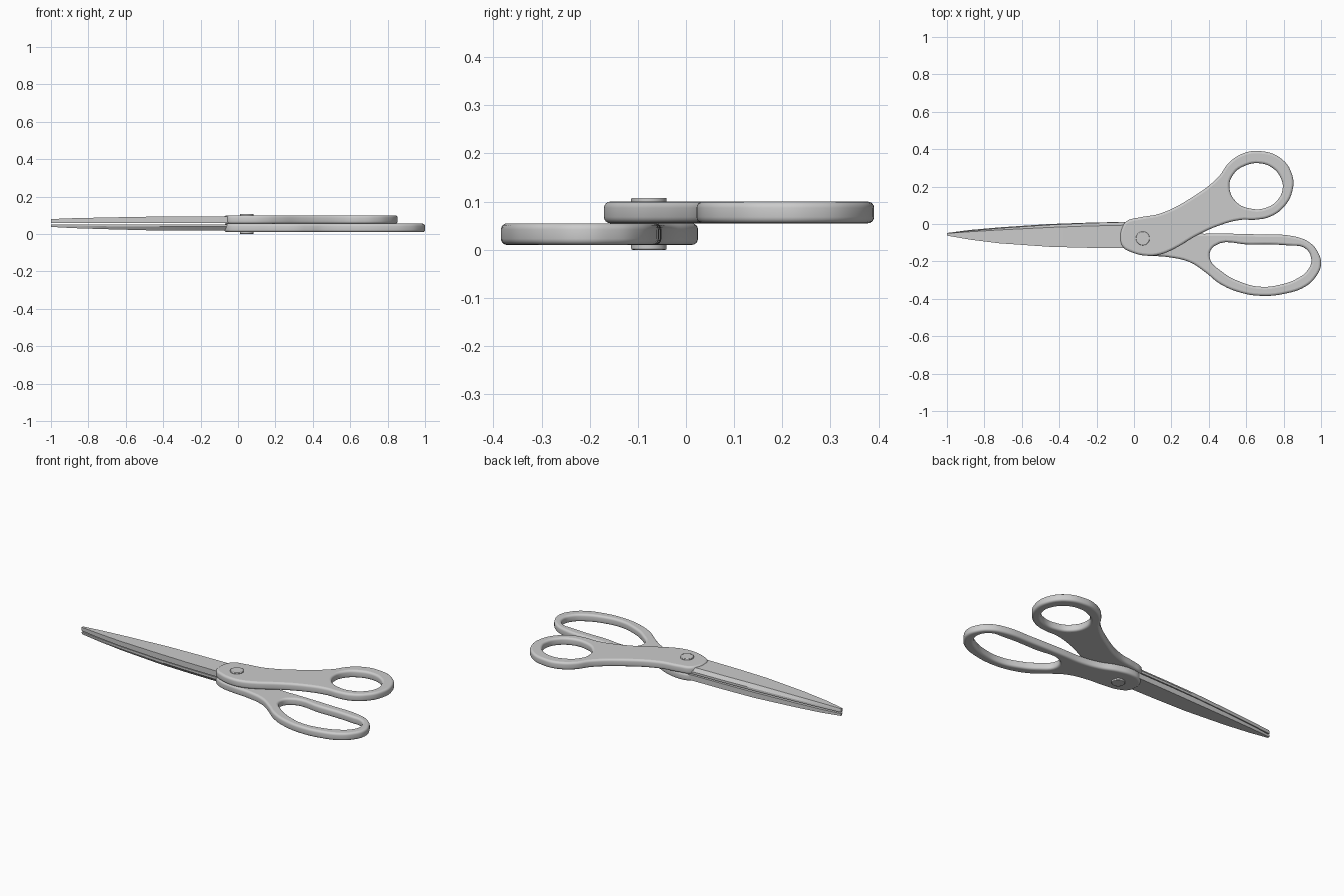
import bpy, bmesh
from mathutils import Vector

if "Cube" in bpy.data.objects:
    bpy.data.objects.remove(bpy.data.objects["Cube"])


def finish(ob, angle=0.7):
    bpy.ops.object.select_all(action='DESELECT')
    ob.select_set(True)
    bpy.context.view_layer.objects.active = ob
    if ob.type != 'MESH':
        bpy.ops.object.convert(target='MESH')
    bpy.ops.object.shade_smooth_by_angle(angle=angle)


def handle(name, loops, z0, z1, r=0.013):
    """Smooth outline plus finger hole, extruded with rounded rims."""
    cu = bpy.data.curves.new(name, 'CURVE')
    cu.dimensions = '2D'
    cu.fill_mode = 'BOTH'
    cu.resolution_u = 6
    cu.extrude = (z1 - z0) / 2 - r
    cu.bevel_depth = r
    cu.bevel_resolution = 3
    cu.offset = -r
    for pts in loops:
        s = cu.splines.new('BEZIER')
        s.bezier_points.add(len(pts) - 1)
        s.use_cyclic_u = True
        for bp, (x, y) in zip(s.bezier_points, pts):
            bp.co = (x, y, 0)
            bp.handle_left_type = bp.handle_right_type = 'AUTO'
    ob = bpy.data.objects.new(name, cu)
    ob.location.z = (z0 + z1) / 2
    bpy.context.collection.objects.link(ob)
    finish(ob)


def blade(name, stations, inner, outer_root, outer_tip, edge):
    """Tapered blade; stations are (x, back y, cutting y), edge is bevel height."""
    bm = bmesh.new()
    rings = []
    for x, yb, yc in stations:
        t = (x + 1) / 1.1
        zo = outer_tip + (outer_root - outer_tip) * min(1, t * 2) ** 0.7
        ye = yc + (yb - yc) * 0.12
        zm = inner + (zo - inner) * edge
        ring = [(x, yb, inner), (x, yc, inner), (x, yc, zm), (x, ye, zo), (x, yb, zo)]
        rings.append([bm.verts.new(p) for p in ring])
    for a, b in zip(rings, rings[1:]):
        for i in range(5):
            j = (i + 1) % 5
            bm.faces.new((a[i], a[j], b[j], b[i]))
    bm.faces.new(rings[0])
    bm.faces.new(rings[-1])
    bmesh.ops.recalc_face_normals(bm, faces=bm.faces)
    me = bpy.data.meshes.new(name)
    bm.to_mesh(me)
    bm.free()
    ob = bpy.data.objects.new(name, me)
    bpy.context.collection.objects.link(ob)
    finish(ob, 0.4)


# Upper handle with the round thumb hole
upper = [(-.04, .015), (.03, .035), (.14, .056), (.30, .136), (.45, .25), (.51, .33),
         (.585, .378), (.67, .39), (.78, .355), (.845, .265), (.845, .17), (.80, .09),
         (.73, .04), (.65, .023), (.57, .022), (.45, -.01), (.33, -.065), (.22, -.13),
         (.14, -.163), (.075, -.17), (-.01, -.152), (-.062, -.12), (-.074, -.07), (-.065, -.02)]
thumb_hole = [(.51, .20), (.535, .27), (.59, .31), (.665, .325), (.74, .30), (.785, .245),
              (.795, .19), (.765, .125), (.70, .085), (.625, .082), (.55, .115)]
handle("upper_handle", [upper, thumb_hole], 0.055, 0.10)

# Lower handle with the long finger hole
lower = [(-.03, .012), (.03, .025), (.12, .01), (.22, -.03), (.33, -.05), (.46, -.051),
         (.67, -.056), (.86, -.067), (.94, -.10), (.983, -.15), (1.0, -.215), (.97, -.285),
         (.915, -.335), (.81, -.372), (.68, -.384), (.57, -.367), (.46, -.32), (.38, -.257),
         (.30, -.205), (.19, -.178), (.075, -.168), (-.01, -.152), (-.062, -.12),
         (-.074, -.07), (-.062, -.02)]
finger_hole = [(.43, -.118), (.62, -.11), (.83, -.115), (.915, -.13), (.948, -.19), (.93, -.245),
               (.875, -.29), (.78, -.325), (.67, -.335), (.57, -.31), (.47, -.255), (.405, -.18)]
handle("lower_handle", [lower, finger_hole], 0.01, 0.055)

# Blades: curved backs on opposite sides, nearly straight cutting edges
blade("upper_blade", [(-1, -.062, -.048), (-.88, -.083, -.036), (-.72, -.103, -.022),
                      (-.45, -.122, -.004), (-.25, -.127, .005), (.02, -.127, .012)],
      0.059, 0.093, 0.08, 0.4)
blade("lower_blade", [(-1, -.048, -.062), (-.88, -.032, -.078), (-.72, -.018, -.096),
                      (-.45, .000, -.113), (-.25, .007, -.12), (.02, .013, -.123)],
      0.052, 0.019, 0.038, 0.4)

# Pivot rivet running through both halves
bpy.ops.mesh.primitive_cylinder_add(vertices=40, radius=0.037, depth=0.108,
                                    location=(0.047, -0.077, 0.054))
rivet = bpy.context.object
rivet.name = "pivot_rivet"
bev = rivet.modifiers.new("rim", 'BEVEL')
bev.width = 0.003
bev.segments = 2
finish(rivet)
